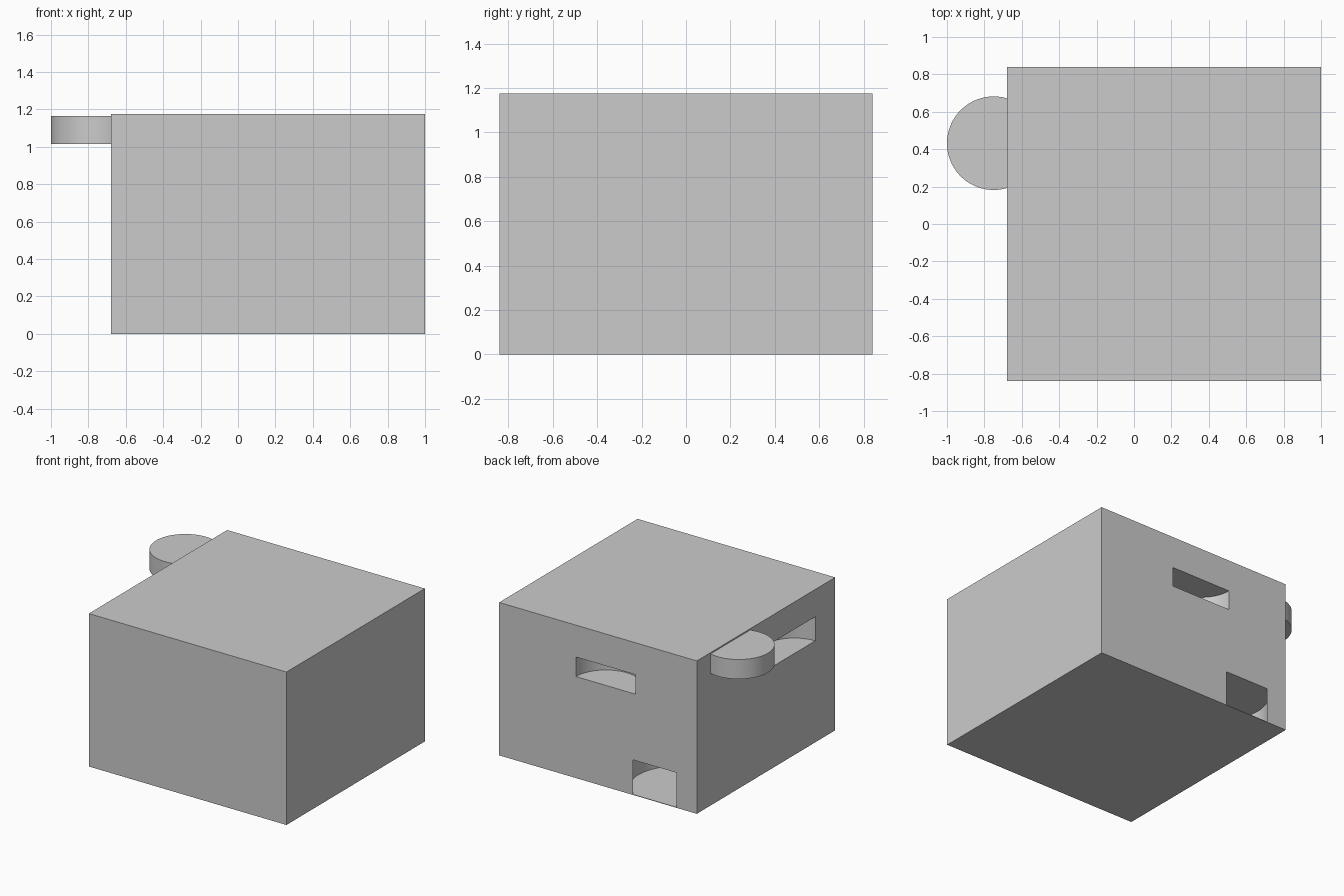
import bpy
import math

if "Cube" in bpy.data.objects:
    bpy.data.objects.remove(bpy.data.objects["Cube"])


def disc(name, x, y, z0, z1, r):
    """Round solid spanning z0..z1."""
    bpy.ops.mesh.primitive_cylinder_add(vertices=96, radius=r, depth=z1 - z0,
                                        location=(x, y, (z0 + z1) / 2))
    ob = bpy.context.object
    ob.name = name
    return ob


def smooth(ob):
    bpy.ops.object.select_all(action='DESELECT')
    ob.select_set(True)
    bpy.context.view_layer.objects.active = ob
    bpy.ops.object.shade_smooth_by_angle(angle=math.radians(30))


LEFT, BACK, HALF, TOP = -0.68, 0.84, 0.84, 1.175

# Main housing
bpy.ops.mesh.primitive_cube_add(size=1, location=(LEFT + HALF, 0, TOP / 2))
housing = bpy.context.object
housing.name = "housing"
housing.dimensions = (2 * HALF, 2 * HALF, TOP)
bpy.ops.object.transform_apply(location=True, rotation=False, scale=True)

# Round pockets sunk into the left and back walls
pockets = [
    ("left_pocket", LEFT, -0.345, 0.78, 0.965, 0.253),
    ("back_upper_pocket", 0.093, BACK, 0.78, 0.93, 0.254),
    ("back_lower_pocket", -0.323, BACK - 0.285, 0.004, 0.27, 0.34),
]
for spec in pockets:
    cutter = disc(*spec)
    mod = housing.modifiers.new(spec[0], 'BOOLEAN')
    mod.operation = 'DIFFERENCE'
    mod.solver = 'EXACT'
    mod.object = cutter
    bpy.context.view_layer.objects.active = housing
    bpy.ops.object.modifier_apply(modifier=mod.name)
    bpy.data.objects.remove(cutter)
smooth(housing)

# Round shelf standing out of the left wall, just under the top
shelf = disc("round_shelf", -0.75, 0.432, 1.015, 1.165, 0.25)
smooth(shelf)
